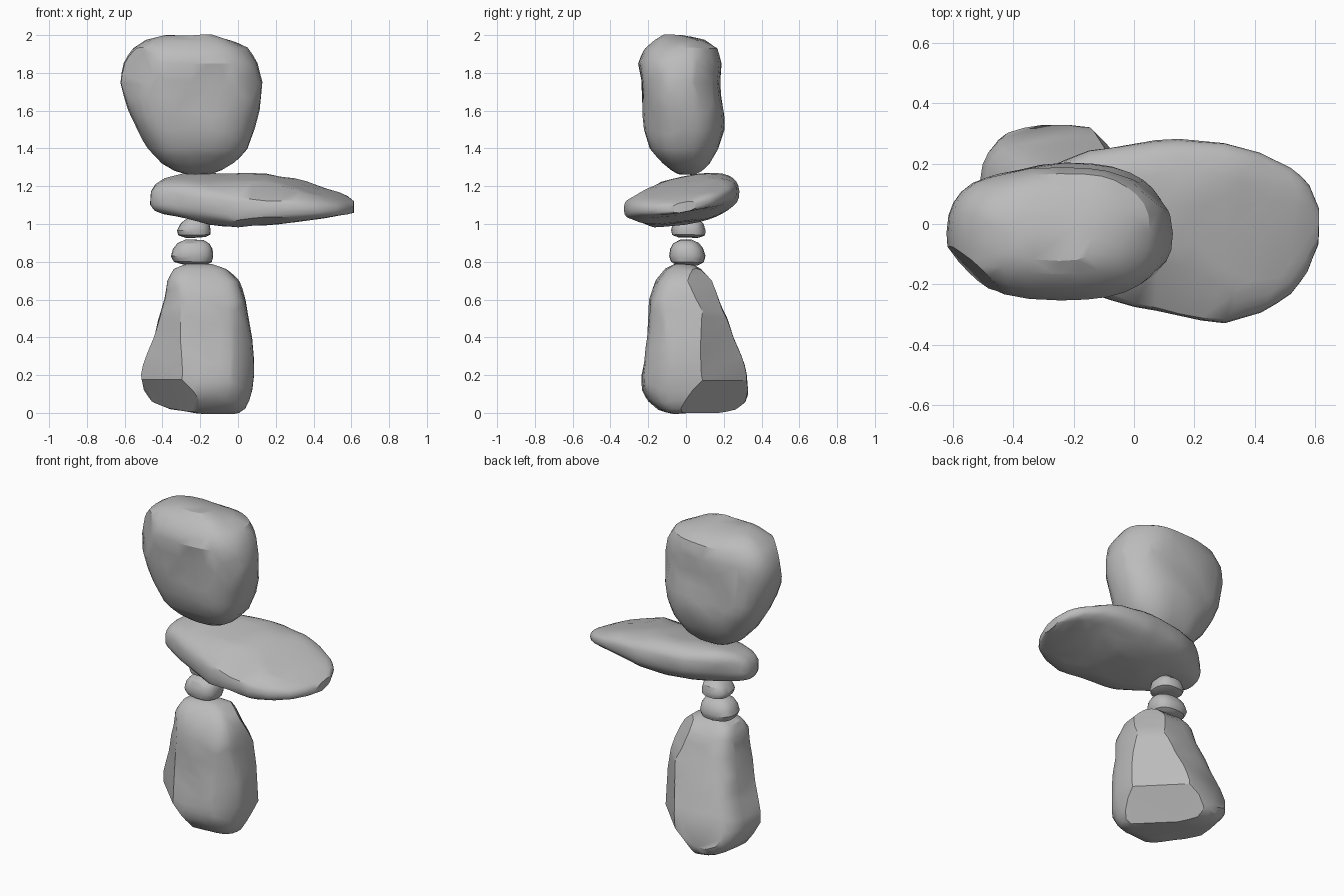
import bpy
import bmesh
from math import cos, sin, pi
from mathutils import Vector, noise

if "Cube" in bpy.data.objects:
    bpy.data.objects.remove(bpy.data.objects["Cube"], do_unlink=True)

stone_grey = bpy.data.materials.new("stone grey")
stone_grey.use_nodes = True
GREY = (0.5, 0.5, 0.5, 1)
stone_grey.diffuse_color = GREY
stone_grey.node_tree.nodes["Principled BSDF"].inputs["Base Color"].default_value = GREY


def power(value, exponent):
    return abs(value) ** exponent * (1 if value > 0 else -1)


def ring(station, axis, squareness, tilt, sides):
    """One rounded cross-section: (position, low u, high u, low v, high v)."""
    t, u0, u1, v0, v1 = station
    points = []
    for i in range(sides):
        a = 2 * pi * i / sides
        u = (u0 + u1) / 2 + (u1 - u0) / 2 * power(cos(a), 2 / squareness)
        v = (v0 + v1) / 2 + (v1 - v0) / 2 * power(sin(a), 2 / squareness)
        points.append(Vector((u, v, t)) if axis == "z" else Vector((t, u, v + tilt * u)))
    return points


def stone(name, stations, axis="z", squareness=2.5, tilt=0, cuts=(),
          rough=0.012, sides=32, keep=0.5):
    bm = bmesh.new()
    # Loft the sections, with a halfway ring between neighbours
    rows = []
    for a, b in zip(stations, stations[1:]):
        rows += [a, tuple((p + q) / 2 for p, q in zip(a, b))]
    rows.append(stations[-1])
    rings = [[bm.verts.new(p) for p in ring(r, axis, squareness, tilt, sides)] for r in rows]
    for a, b in zip(rings, rings[1:]):
        for i in range(sides):
            j = (i + 1) % sides
            bm.faces.new((a[i], a[j], b[j], b[i]))
    bm.faces.new(rings[0][::-1])
    bm.faces.new(rings[-1])
    bmesh.ops.smooth_vert(bm, verts=bm.verts, factor=0.3,
                          use_axis_x=True, use_axis_y=True, use_axis_z=True)
    # Chip off flat planes
    for point, normal in cuts:
        geom = bm.verts[:] + bm.edges[:] + bm.faces[:]
        cut = bmesh.ops.bisect_plane(bm, geom=geom, plane_co=point,
                                     plane_no=Vector(normal).normalized(), clear_outer=True)
        edges = [e for e in cut["geom_cut"] if isinstance(e, bmesh.types.BMEdge)]
        if edges:
            bmesh.ops.holes_fill(bm, edges=edges)
    bmesh.ops.recalc_face_normals(bm, faces=bm.faces)
    # Weathered, uneven surface
    bm.normal_update()
    for v in bm.verts:
        v.co += v.normal * rough * noise.noise(v.co * 6 + Vector((len(name), 0, 0)))
    bmesh.ops.triangulate(bm, faces=bm.faces)
    mesh = bpy.data.meshes.new(name)
    bm.to_mesh(mesh)
    bm.free()
    mesh.materials.append(stone_grey)
    obj = bpy.data.objects.new(name, mesh)
    bpy.context.collection.objects.link(obj)
    bpy.ops.object.select_all(action="DESELECT")
    obj.select_set(True)
    bpy.context.view_layer.objects.active = obj
    # Irregular facets, with only strong creases left sharp
    thin = obj.modifiers.new("facets", "DECIMATE")
    thin.ratio = keep
    bpy.ops.object.modifier_apply(modifier=thin.name)
    bpy.ops.object.shade_smooth_by_angle(angle=pi / 6)
    return obj


# Tall standing stone at the bottom: split corners, undercut foot, leaning back face
stone("base_stone", [
    (0, -.22, .01, -.06, .18), (.02, -.37, .04, -.15, .27), (.06, -.46, .06, -.2, .315),
    (.12, -.505, .08, -.23, .33), (.2, -.515, .09, -.235, .32), (.3, -.485, .085, -.22, .29),
    (.4, -.45, .075, -.205, .25), (.5, -.42, .06, -.2, .22), (.6, -.39, .04, -.195, .18),
    (.7, -.38, .01, -.16, .135), (.76, -.34, -.06, -.11, .085), (.79, -.26, -.14, -.05, .04)],
    squareness=3.3,
    cuts=[((.07, .09, .3), (1, 1, .1)), ((0, .09, .6), (1, 1, .75)),
          ((.07, .09, .16), (1, 1, -1.1)), ((-.28, -.23, .16), (-1, -1, -1.1)),
          ((-.28, -.235, .3), (-1, -1, .1)), ((.03, -.15, .3), (1, -1, .08)),
          ((-.25, .325, .12), (-.17, 1, .25))])

# Two small spacer pebbles
stone("lower_pebble", [
    (.785, -.29, -.18, -.05, .06), (.8, -.34, -.14, -.08, .09), (.83, -.355, -.13, -.09, .1),
    (.87, -.345, -.13, -.085, .09), (.9, -.325, -.145, -.07, .07), (.922, -.28, -.18, -.03, .03)],
    sides=20, rough=.01, keep=.6)
stone("upper_pebble", [
    (.925, -.28, -.17, -.04, .06), (.94, -.32, -.14, -.075, .1), (.965, -.325, -.14, -.08, .1),
    (1, -.305, -.15, -.07, .09), (1.03, -.26, -.18, -.04, .05)],
    sides=20, rough=.01, keep=.6)

# Long flat slab, lofted along its length, blunt at the back and thin at the front
stone("flat_slab", [
    (-.46, -.06, .03, 1.11, 1.17), (-.44, -.1, .07, 1.08, 1.21), (-.39, -.13, .12, 1.06, 1.24),
    (-.3, -.17, .18, 1.035, 1.255), (-.15, -.23, .25, 1.01, 1.255), (0, -.28, .27, .995, 1.255),
    (.15, -.31, .28, 1.01, 1.25), (.3, -.325, .275, 1.035, 1.225), (.42, -.29, .24, 1.055, 1.19),
    (.52, -.23, .185, 1.06, 1.16), (.58, -.16, .13, 1.055, 1.14), (.62, -.07, .05, 1.06, 1.12)],
    axis="x", squareness=2.7, tilt=.16, sides=36,
    cuts=[((0, -.25, 1.155), (0, -.6, 1)), ((0, -.2, .995), (0, -.4, -1))])

# Big rounded stone balanced on top
stone("top_stone", [
    (1.26, -.27, -.15, -.04, .04), (1.28, -.34, -.08, -.08, .08), (1.32, -.41, -.02, -.13, .125),
    (1.4, -.475, .045, -.19, .175), (1.5, -.535, .085, -.225, .2), (1.6, -.58, .11, -.23, .195),
    (1.75, -.625, .125, -.24, .18), (1.85, -.6, .1, -.255, .19), (1.93, -.555, .05, -.22, .17),
    (1.975, -.49, -.04, -.17, .1), (2, -.38, -.14, -.12, -.02)],
    squareness=2.6,
    cuts=[((.08, .09, 1.65), (1, 1, .15)), ((-.5, -.2, 1.7), (-1, -1, .2)),
          ((.06, -.165, 1.65), (1, -1, 0)), ((-.52, -.2, 1.9), (-.5, -1, .7))])
